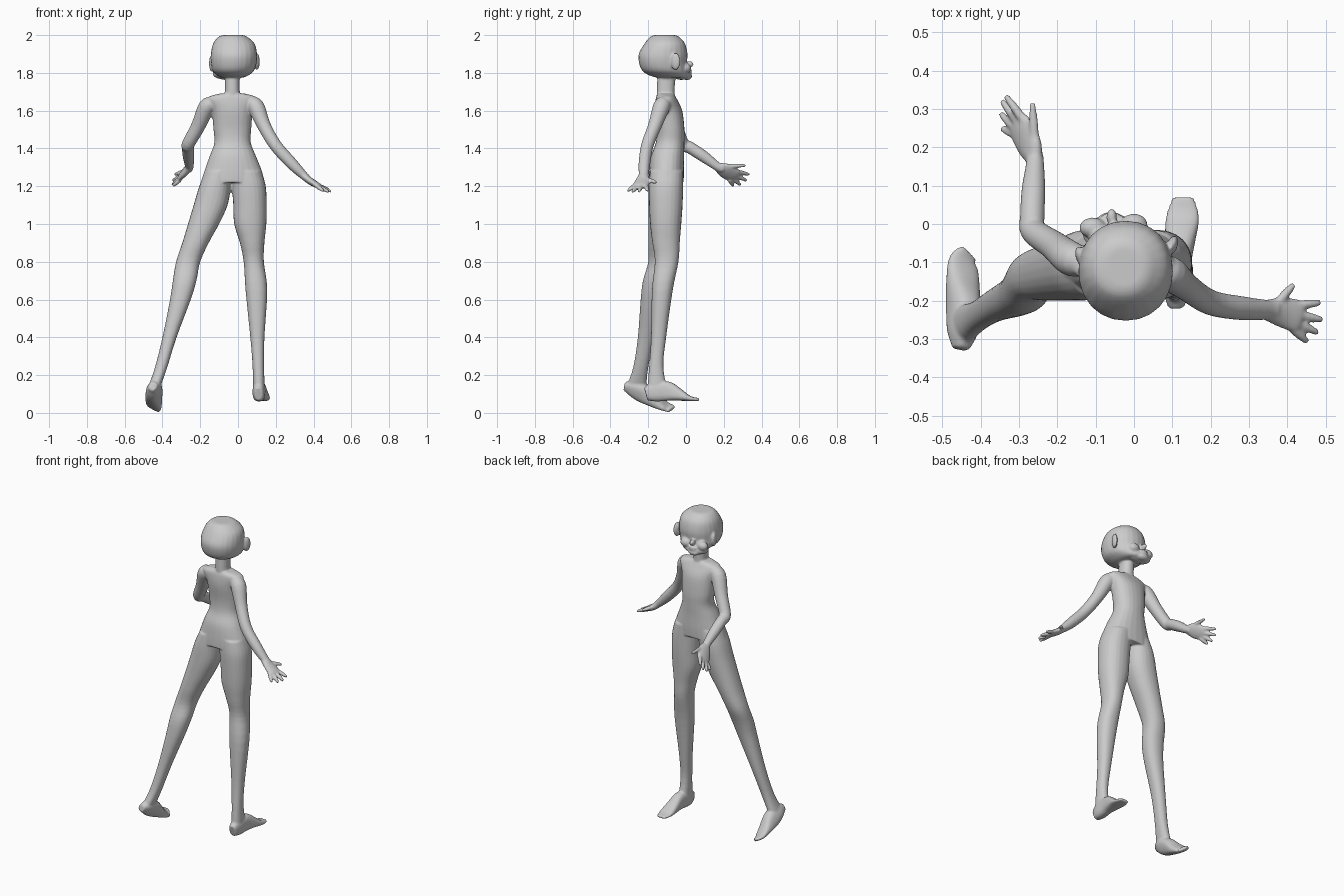
import bpy, bmesh, math
from mathutils import Vector, Matrix

bm = bmesh.new()


def spline(rows, n=4):
    """Catmull-Rom resampling of rows of numbers."""
    out = []
    for i in range(len(rows) - 1):
        p0, p1 = rows[max(i - 1, 0)], rows[i]
        p2, p3 = rows[i + 1], rows[min(i + 2, len(rows) - 1)]
        for k in range(n):
            t = k / n
            out.append([0.5 * (2 * b + (c - a) * t + (2 * a - 5 * b + 4 * c - d) * t * t
                               + (3 * b - a - 3 * c + d) * t ** 3)
                        for a, b, c, d in zip(p0, p1, p2, p3)])
    return out + [list(rows[-1])]


def skin(rings):
    """Closed tube through a list of point rings."""
    vs = [[bm.verts.new(p) for p in r] for r in rings]
    m = len(vs[0])
    for a, b in zip(vs, vs[1:]):
        for i in range(m):
            bm.faces.new((a[i], a[(i + 1) % m], b[(i + 1) % m], b[i]))
    bm.faces.new(vs[0][::-1])
    bm.faces.new(vs[-1])


def oval(c, a, b, power=1.0, m=24):
    pts = []
    for i in range(m):
        t = 2 * math.pi * i / m
        u, v = math.cos(t), math.sin(t)
        pts.append(c + a * math.copysign(abs(u) ** power, u) + b * math.copysign(abs(v) ** power, v))
    return pts


def stack(rows, power=0.9):
    """Horizontal ovals: z, x0, x1, y0, y1."""
    skin([oval(Vector(((x0 + x1) / 2, (y0 + y1) / 2, z)), Vector(((x1 - x0) / 2, 0, 0)),
               Vector((0, (y1 - y0) / 2, 0)), power) for z, x0, x1, y0, y1 in spline(rows)])


def limb(rows, side=(0, 1, 0), power=1.0):
    """Tube along a path: x, y, z, half width along side, half thickness."""
    rows = spline(rows)
    pts = [Vector(r[:3]) for r in rows]
    rings = []
    for i, r in enumerate(rows):
        t = (pts[min(i + 1, len(pts) - 1)] - pts[max(i - 1, 0)]).normalized()
        a = Vector(side)
        a = (a - t * a.dot(t)).normalized()
        rings.append(oval(pts[i], a * r[3], t.cross(a) * r[4], power))
    skin(rings)


def blob(c, r, yaw=0):
    mat = Matrix.Translation(c) @ Matrix.Rotation(yaw, 4, 'Z') @ Matrix.Diagonal((*r, 1))
    bmesh.ops.create_uvsphere(bm, u_segments=20, v_segments=12, radius=1, matrix=mat)


def finger(base, tip, r=0.0115):
    a, b = Vector(base), Vector(tip)
    mid = a.lerp(b, 0.55)
    limb([(*a, r, r), (*mid, r, r), (*b, r * 0.65, r * 0.65)], side=(0.3, 0.5, 0.8))


# Torso and neck
stack([(1.69, -.10, .04, -.15, -.065), (1.665, -.165, .105, -.16, -.05), (1.60, -.14, .08, -.165, -.02),
       (1.50, -.13, .07, -.155, -.008), (1.43, -.125, .068, -.16, -.008), (1.36, -.15, .095, -.185, -.01),
       (1.28, -.178, .127, -.195, -.01), (1.22, -.198, .14, -.197, -.013)])
stack([(1.63, -.08, .02, -.15, -.05), (1.69, -.07, .01, -.155, -.06), (1.81, -.07, .008, -.15, -.055)])

# Legs
stack([(1.28, -.17, -.03, -.19, -.02), (1.20, -.205, -.038, -.198, -.015), (1.10, -.235, -.055, -.2, -.025),
       (1.0, -.265, -.10, -.2, -.04), (.9, -.295, -.155, -.2, -.055), (.8, -.328, -.2, -.2, -.075),
       (.7, -.345, -.22, -.228, -.11), (.6, -.36, -.25, -.24, -.135), (.4, -.40, -.325, -.255, -.17),
       (.24, -.44, -.375, -.28, -.20), (.14, -.475, -.41, -.315, -.21)])
stack([(1.28, -.04, .125, -.19, -.015), (1.20, -.033, .147, -.197, -.015), (1.10, -.025, .152, -.195, -.018),
       (1.0, -.02, .15, -.19, -.025), (.9, .01, .14, -.178, -.033), (.8, .03, .137, -.165, -.04),
       (.65, .04, .155, -.18, -.07), (.4, .065, .14, -.185, -.105), (.25, .077, .138, -.195, -.12),
       (.12, .08, .142, -.205, -.10)])

# Feet
limb([(-.452, -.326, .14, .02, .022), (-.446, -.28, .13, .036, .045), (-.445, -.22, .10, .04, .05),
      (-.446, -.15, .055, .045, .028), (-.445, -.10, .03, .042, .014), (-.43, -.075, .02, .028, .01)],
     side=(.085, 0, -.05), power=.8)
limb([(.11, -.213, .10, .022, .035), (.11, -.17, .11, .033, .05), (.115, -.10, .115, .034, .052),
      (.12, -.04, .097, .04, .034), (.127, .02, .076, .043, .014), (.128, .07, .07, .028, .008)],
     side=(1, 0, 0), power=.75)

# Arms
limb([(-.13, -.10, 1.635, .038, .038), (-.165, -.09, 1.62, .045, .045), (-.21, -.055, 1.52, .038, .038),
      (-.262, -.018, 1.425, .034, .034), (-.265, .02, 1.405, .032, .032), (-.262, .09, 1.36, .031, .031),
      (-.258, .165, 1.305, .023, .023), (-.265, .19, 1.29, .025, .02)], side=(1, 0, 0))
limb([(.065, -.115, 1.64, .036, .036), (.095, -.13, 1.62, .045, .045), (.138, -.165, 1.52, .036, .036),
      (.2, -.205, 1.415, .033, .033), (.285, -.22, 1.32, .031, .031), (.35, -.224, 1.255, .026, .022),
      (.37, -.226, 1.24, .028, .02)])

# Hands
limb([(-.258, .165, 1.303, .024, .02), (-.272, .205, 1.285, .045, .02), (-.296, .25, 1.26, .046, .016),
      (-.305, .265, 1.25, .035, .011)], side=(-.55, -.3, -.75))
limb([(.345, -.224, 1.257, .027, .02), (.385, -.23, 1.225, .04, .019), (.425, -.24, 1.203, .043, .015),
      (.437, -.243, 1.197, .033, .011)])
for base, tip in [((-.258, .21, 1.305), (-.265, .315, 1.31)), ((-.28, .26, 1.28), (-.335, .335, 1.262)),
                  ((-.295, .255, 1.26), (-.345, .322, 1.23)), ((-.305, .245, 1.245), (-.348, .288, 1.207)),
                  ((-.305, .23, 1.235), (-.345, .25, 1.202)),
                  ((.375, -.205, 1.235), (.417, -.157, 1.22)), ((.42, -.212, 1.205), (.487, -.205, 1.178)),
                  ((.425, -.235, 1.203), (.492, -.25, 1.172)), ((.42, -.255, 1.203), (.48, -.284, 1.17)),
                  ((.405, -.265, 1.21), (.452, -.308, 1.175))]:
    finger(base, tip)

# Head
stack([(2.0, -.075, .025, -.165, -.06), (1.99, -.105, .05, -.19, -.035), (1.955, -.132, .088, -.22, -.005),
       (1.9, -.144, .101, -.25, .008), (1.85, -.143, .098, -.248, .005), (1.81, -.134, .084, -.23, .01),
       (1.785, -.108, .052, -.19, .015), (1.775, -.085, .025, -.15, .01)], power=.95)

# Face: jaw, chin, cheeks, nose, lips, ears
blob((-.055, -.025, 1.795), (.08, .05, .032))
blob((-.06, .005, 1.782), (.038, .027, .02))
for x, y in ((-.108, -.01), (0, .0)):
    blob((x, y, 1.825), (.035, .027, .028))
blob((-.058, .018, 1.845), (.014, .022, .017))
for z in (1.815, 1.803):
    blob((-.058, .012, z), (.03, .02, .007))
blob((-.138, -.085, 1.85), (.014, .028, .045), .3)
blob((.1, -.055, 1.86), (.014, .026, .045), -.3)

# One smooth body from all the parts
bmesh.ops.recalc_face_normals(bm, faces=bm.faces)
mesh = bpy.data.meshes.new("body")
bm.to_mesh(mesh)
bm.free()
body = bpy.data.objects.new("body", mesh)
bpy.context.collection.objects.link(body)
rm = body.modifiers.new("fuse", 'REMESH')
rm.mode = 'VOXEL'
rm.voxel_size = 0.0055
rm.use_smooth_shade = True
sm = body.modifiers.new("soften", 'SMOOTH')
sm.factor = 0.5
sm.iterations = 4
